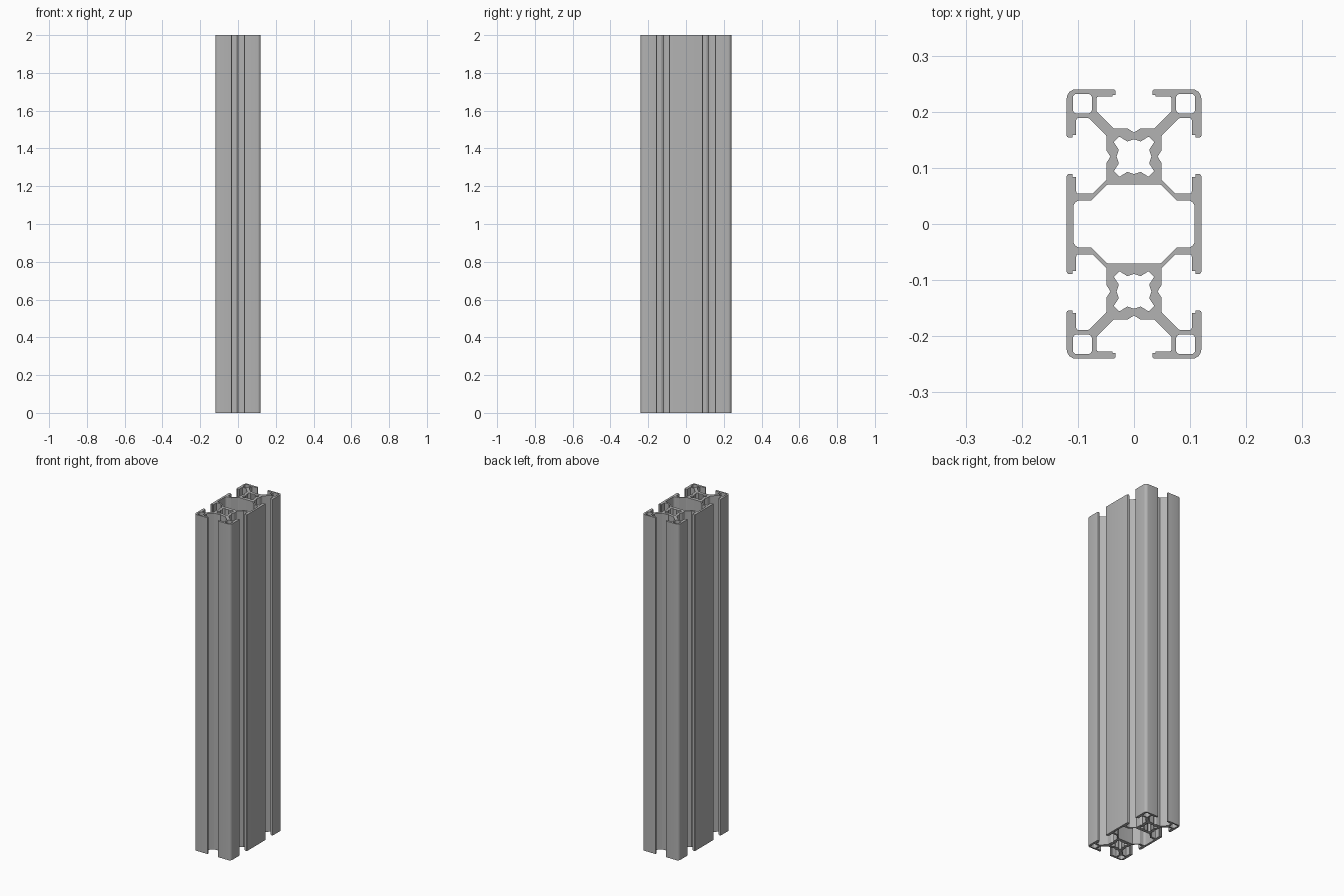
import bpy, bmesh
from math import tan
from mathutils import Vector

cube = bpy.data.objects.get("Cube")
if cube:
    bpy.data.objects.remove(cube, do_unlink=True)

HEIGHT = 2.0
CORE_Y = 0.12


def fillet(points, steps=4):
    """Round each (x, y, radius) corner of a closed polygon."""
    out = []
    for i, (x, y, r) in enumerate(points):
        p = Vector((x, y))
        if r == 0:
            out.append(p)
            continue
        a = (Vector(points[i - 1][:2]) - p).normalized()
        b = (Vector(points[(i + 1) % len(points)][:2]) - p).normalized()
        d = r / tan(a.angle(b) / 2)
        start, end = p + a * d, p + b * d
        mid = (a + b).normalized()
        center = p + mid * (r * r + d * d) ** 0.5
        u, v = start - center, end - center
        for k in range(steps + 1):
            t = k / steps
            out.append(center + (u * (1 - t) + v * t).normalized() * r)
    return out


def mirror_four(quarter):
    """Complete a loop that runs from the y axis to the x axis."""
    half = quarter + [(x, -y, r) for x, y, r in reversed(quarter) if y > 0]
    return half + [(-x, y, r) for x, y, r in reversed(half) if x > 0]


# Outer contour, one quarter: core groove, end slot, corner, side slot, middle
outer = mirror_four([
    (0, 0.163, 0), (0.011, 0.17, 0.003), (0.036, 0.17, 0.004),
    (0.067, 0.201, 0.004), (0.067, 0.227, 0.004), (0.038, 0.227, 0),
    (0.038, 0.23, 0), (0.033, 0.23, 0), (0.033, 0.24, 0.004),
    (0.12, 0.24, 0.016),
    (0.12, 0.154, 0.004), (0.11, 0.154, 0), (0.11, 0.159, 0),
    (0.103, 0.159, 0), (0.103, 0.189, 0.004), (0.081, 0.189, 0.004),
    (0.049, 0.157, 0.004), (0.049, 0.131, 0.003), (0.042, CORE_Y, 0),
    (0.049, 0.109, 0.003), (0.049, 0.079, 0.004),
    (0.074, 0.054, 0.004), (0.103, 0.054, 0.004), (0.103, 0.084, 0),
    (0.11, 0.084, 0), (0.11, 0.089, 0), (0.12, 0.089, 0.004),
])

# Large chamber in the middle
chamber = mirror_four([
    (0.048, 0.07, 0.003), (0.076, 0.042, 0.004), (0.108, 0.042, 0.012),
])

# Star-shaped bore of each core, symmetric about its own centre
bore = mirror_four([
    (0, 0.031, 0), (0.012, 0.027, 0.003), (0.026, 0.036, 0.002),
    (0.036, 0.026, 0.002), (0.027, 0.012, 0.003), (0.031, 0, 0),
])

# Rounded square cell in each corner
cell = [(0.075, 0.197, 0.007), (0.109, 0.197, 0.007),
        (0.109, 0.232, 0.007), (0.075, 0.232, 0.007)]

loops = [outer, chamber]
for sy in (1, -1):
    loops.append([(x, y + sy * CORE_Y, r) for x, y, r in bore])
    for sx in (1, -1):
        loops.append([(sx * x, sy * y, r) for x, y, r in cell])

# Section drawn as a filled flat curve and extruded along z
section = bpy.data.curves.new("section", "CURVE")
section.dimensions = "2D"
section.fill_mode = "BOTH"
section.extrude = HEIGHT / 2
for loop in loops:
    pts = fillet(loop)
    spline = section.splines.new("POLY")
    spline.points.add(len(pts) - 1)
    for sp, p in zip(spline.points, pts):
        sp.co = (p.x, p.y, 0, 1)
    spline.use_cyclic_u = True

helper = bpy.data.objects.new("section_helper", section)
bpy.context.collection.objects.link(helper)
deps = bpy.context.evaluated_depsgraph_get()
mesh = bpy.data.meshes.new_from_object(helper.evaluated_get(deps))
bpy.data.objects.remove(helper, do_unlink=True)

# Weld caps to walls and stand the bar on the floor
bm = bmesh.new()
bm.from_mesh(mesh)
bmesh.ops.remove_doubles(bm, verts=bm.verts, dist=0.00005)
bmesh.ops.recalc_face_normals(bm, faces=bm.faces)
bmesh.ops.translate(bm, verts=bm.verts, vec=(0, 0, HEIGHT / 2))
bm.to_mesh(mesh)
bm.free()

# Plain grey metal
grey = bpy.data.materials.new("grey_metal")
grey.use_nodes = True
color = (0.45, 0.45, 0.45, 1)
grey.diffuse_color = color
grey.node_tree.nodes["Principled BSDF"].inputs["Base Color"].default_value = color
mesh.materials.clear()
mesh.materials.append(grey)

bar = bpy.data.objects.new("slotted_bar", mesh)
bpy.context.collection.objects.link(bar)
bpy.ops.object.select_all(action="DESELECT")
bar.select_set(True)
bpy.context.view_layer.objects.active = bar
bpy.ops.object.shade_smooth_by_angle(angle=0.6)
